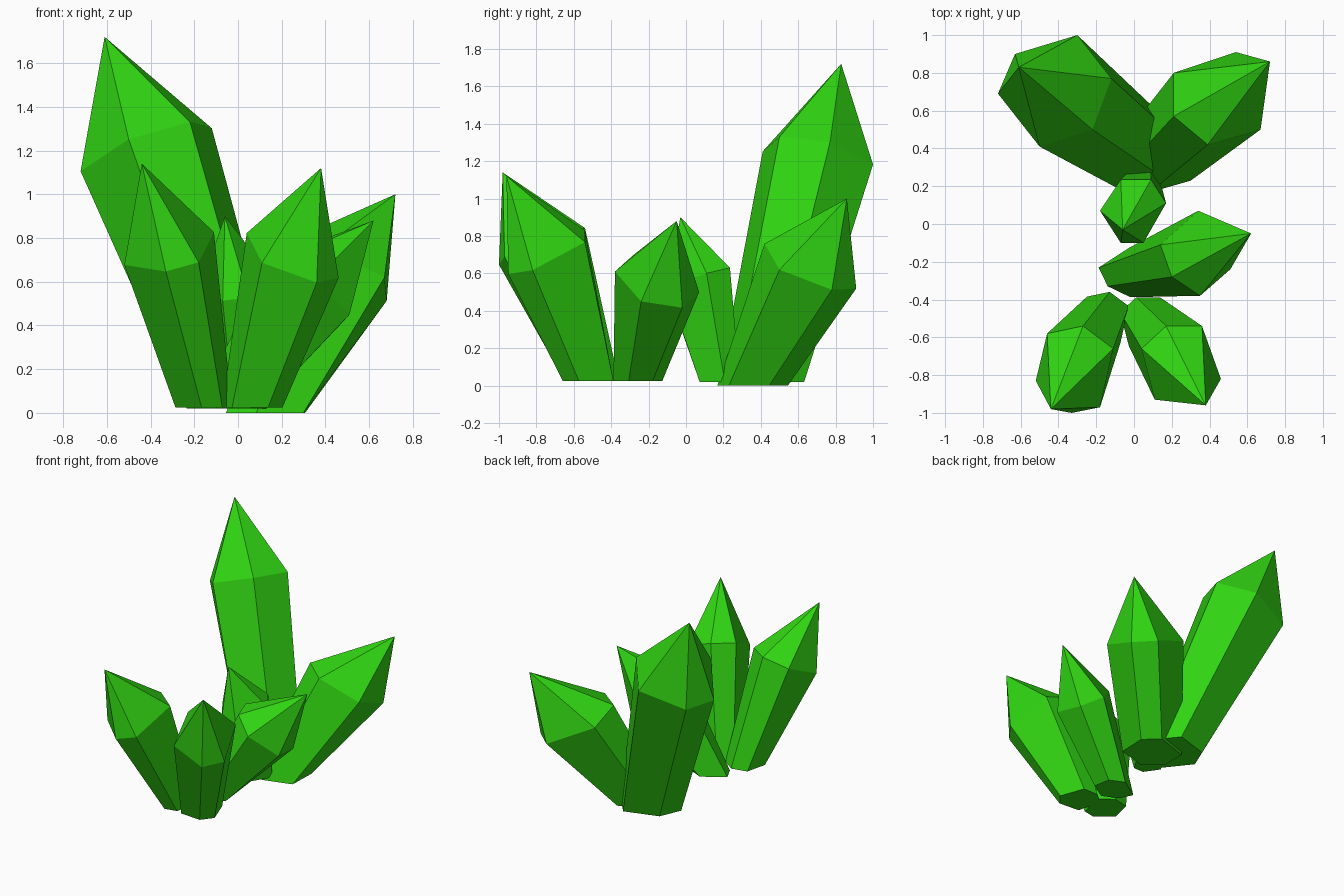
import bpy
import bmesh
from mathutils import Vector

# Remove the default object
default = bpy.data.objects.get("Cube")
if default:
    bpy.data.objects.remove(default, do_unlink=True)

# One flat colour for every crystal
green = bpy.data.materials.new("crystal_green")
green.use_nodes = True
colour = (0.03, 0.66, 0.006, 1.0)
green.diffuse_color = colour
shader = green.node_tree.nodes["Principled BSDF"]
shader.inputs["Base Color"].default_value = colour
shader.inputs["Roughness"].default_value = 0.7


def crystal(name, tip, outline, height, slope, foot, taper):
    """Six-sided shard: a flat foot, a tilted shoulder ring and a point.

    outline: shoulder corners seen from above, anticlockwise
    height, slope: the plane the shoulder lies in
    foot, taper: centre of the foot and its size relative to the shoulder
    """
    corners = [Vector(point) for point in outline]
    centre = sum(corners, Vector((0, 0))) / len(corners)
    bm = bmesh.new()
    shoulder, base = [], []
    for corner in corners:
        offset = corner - centre
        z = height + offset.dot(Vector(slope))
        shoulder.append(bm.verts.new((corner.x, corner.y, z)))
        base.append(bm.verts.new((foot[0] + offset.x * taper[0],
                                  foot[1] + offset.y * taper[1], foot[2])))
    point = bm.verts.new(tip)

    # Sides, pointed cap and closed foot
    count = len(corners)
    for i in range(count):
        j = (i + 1) % count
        bm.faces.new((base[i], base[j], shoulder[j], shoulder[i]))
        bm.faces.new((shoulder[i], shoulder[j], point))
    bm.faces.new(base[::-1])
    bmesh.ops.recalc_face_normals(bm, faces=bm.faces)

    mesh = bpy.data.meshes.new(name)
    bm.to_mesh(mesh)
    bm.free()
    mesh.materials.append(green)
    shard = bpy.data.objects.new(name, mesh)
    bpy.context.scene.collection.objects.link(shard)
    return shard


# Back cluster
crystal("tall_back_crystal", tip=(-.61, .83, 1.72),
        outline=[(-.72, .69), (-.5, .41), (-.22, .5),
                 (-.12, .77), (-.3, 1), (-.63, .9)],
        height=1.21, slope=(.36, -.24), foot=(0, .41, .02), taper=(.77, .77))

crystal("back_left_crystal", tip=(.72, .86, 1),
        outline=[(.39, .42), (.67, .5), (.68, .78),
                 (.54, .91), (.21, .8), (.21, .57)],
        height=.645, slope=(-.39, -.37), foot=(.13, .355, 0), taper=(.77, .77))

crystal("small_middle_crystal", tip=(-.06, -.03, .9),
        outline=[(-.07, -.1), (.05, -.1), (.17, .11),
                 (.09, .235), (-.07, .235), (-.18, .07)],
        height=.573, slope=(.1, .3), foot=(.025, .185, .02), taper=(.69, .64))

# Front cluster
crystal("front_right_crystal", tip=(-.44, -.98, 1.14),
        outline=[(-.33, -1), (-.18, -.97), (-.11, -.66),
                 (-.27, -.54), (-.46, -.58), (-.52, -.83)],
        height=.745, slope=(.2, .4), foot=(-.155, -.5, .025), taper=(.63, .63))

crystal("front_left_crystal", tip=(.38, -.96, 1.12),
        outline=[(.11, -.93), (.36, -.95), (.46, -.82),
                 (.36, -.54), (.17, -.54), (.04, -.66)],
        height=.72, slope=(-.33, .417), foot=(.065, -.52, .025), taper=(.66, .66))

crystal("leaning_left_crystal", tip=(.62, -.05, .88),
        outline=[(.35, -.38), (.51, -.24), (.48, -.02),
                 (.34, .07), (.14, -.11), (.2, -.28)],
        height=.563, slope=(-.77, -.26), foot=(-.03, -.26, .025), taper=(.8, .58))
